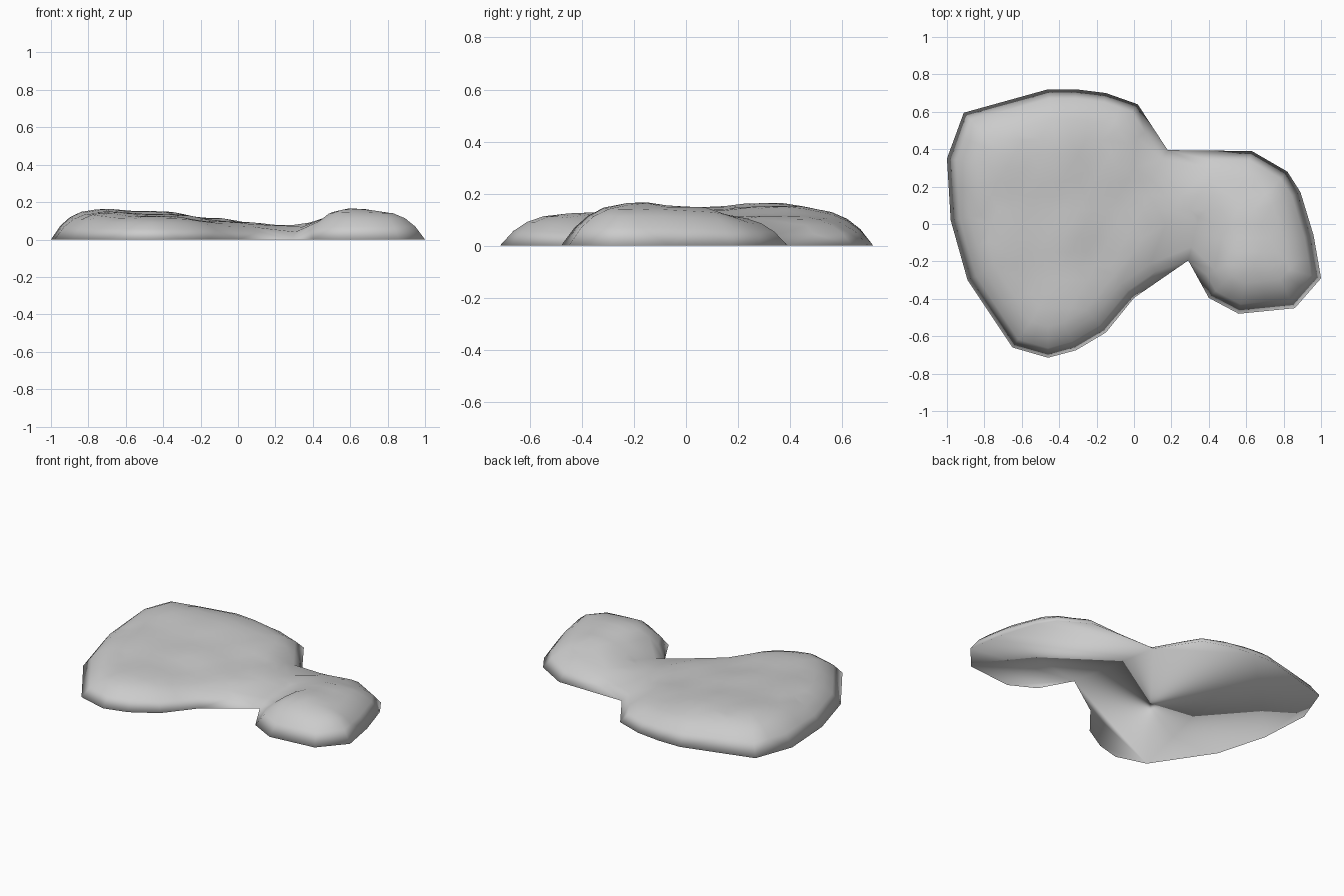
import bpy, math
from mathutils import Vector
from mathutils.geometry import delaunay_2d_cdt, intersect_point_line

if "Cube" in bpy.data.objects:
    bpy.data.objects.remove(bpy.data.objects["Cube"])

# Footprint of the two-lobed slab, clockwise from the left
OUTLINE = [Vector(p) for p in (
    (-1, .35), (-.91, .595), (-.46, .72), (-.31, .72), (-.15, .70), (.02, .64),
    (.18, .395), (.63, .39), (.82, .28), (.89, .17), (.96, -.06), (1, -.29),
    (.86, -.45), (.56, -.48), (.40, -.395), (.29, -.195), (0, -.395),
    (-.15, -.58), (-.31, -.675), (-.46, -.715), (-.65, -.66), (-.89, -.30),
    (-.98, .02))][::-1]
# Height of the upper surface at a few places (x, y, z)
PEAKS = [(-.78, .34, .167), (-.45, .34, .152), (-.1, .35, .115), (.05, .1, .095),
         (.2, .15, .073), (.28, -.08, .066), (.25, .3, .076), (.6, -.2, .170),
         (.83, -.2, .158), (.65, .02, .152), (.6, .24, .118), (-.45, -.4, .127),
         (-.75, 0, .15), (-.1, -.2, .098), (-.4, 0, .137)]
# Rounded edge: distance from the rim -> share of full height
EDGE = [(0, 0), (.05, .45), (.10, .72), (.16, .89), (.27, 1), (9, 1)]
N = len(OUTLINE)


def rim_distance(p):
    best = 9
    for i in range(N):
        a, b = OUTLINE[i], OUTLINE[(i + 1) % N]
        q, t = intersect_point_line(p, a, b)[:2]
        t = min(1, max(0, t))
        best = min(best, (p - a.lerp(b, t)).length)
    return best


def inside(p):
    hit = False
    for i in range(N):
        a, b = OUTLINE[i], OUTLINE[(i + 1) % N]
        if (a.y > p.y) != (b.y > p.y) and p.x < a.x + (p.y - a.y) / (b.y - a.y) * (b.x - a.x):
            hit = not hit
    return hit


def height(p):
    total = weight = 0
    for x, y, z in PEAKS:
        w = 1 / ((p.x - x) ** 2 + (p.y - y) ** 2 + .006) ** 1.7
        total += w * z
        weight += w
    d = rim_distance(p)
    for (d0, f0), (d1, f1) in zip(EDGE, EDGE[1:]):
        if d <= d1:
            return total / weight * (f0 + (f1 - f0) * (d - d0) / (d1 - d0))


# Inset rings that shape the rounded edge
points = list(OUTLINE)
for d in (.05, .10, .16):
    for i in range(N):
        a, b, c = OUTLINE[i - 1], OUTLINE[i], OUTLINE[(i + 1) % N]
        n1 = Vector((a.y - b.y, b.x - a.x)).normalized()
        n2 = Vector((b.y - c.y, c.x - b.x)).normalized()
        corner = b + (n1 + n2) * d / (1 + n1.dot(n2))
        middle = (b + c) / 2 + n2 * d
        for p in (corner, middle):
            if inside(p) and rim_distance(p) > .9 * d and all((p - q).length > .025 for q in points):
                points.append(p)

# Staggered points over the broad upper surface
for j in range(-9, 10):
    for i in range(-12, 13):
        p = Vector(((i + .5 * (j % 2)) * .085, j * .075))
        if inside(p) and rim_distance(p) > .2:
            points.append(p)

# Upper skin plus flat base
edges = [(i, (i + 1) % N) for i in range(N)]
flat, _, tris, *_ = delaunay_2d_cdt(points, edges, [], 1, 1e-5)
verts = [(p.x, p.y, height(p)) for p in flat]
rim = [min(range(len(flat)), key=lambda k: (flat[k] - o).length) for o in OUTLINE]
faces = [tuple(t) for t in tris] + [tuple(reversed(rim))]

mesh = bpy.data.meshes.new("two_lobed_slab")
mesh.from_pydata(verts, [], faces)
mesh.validate()
for poly in mesh.polygons:
    poly.use_smooth = True
slab = bpy.data.objects.new("two_lobed_slab", mesh)
bpy.context.collection.objects.link(slab)
